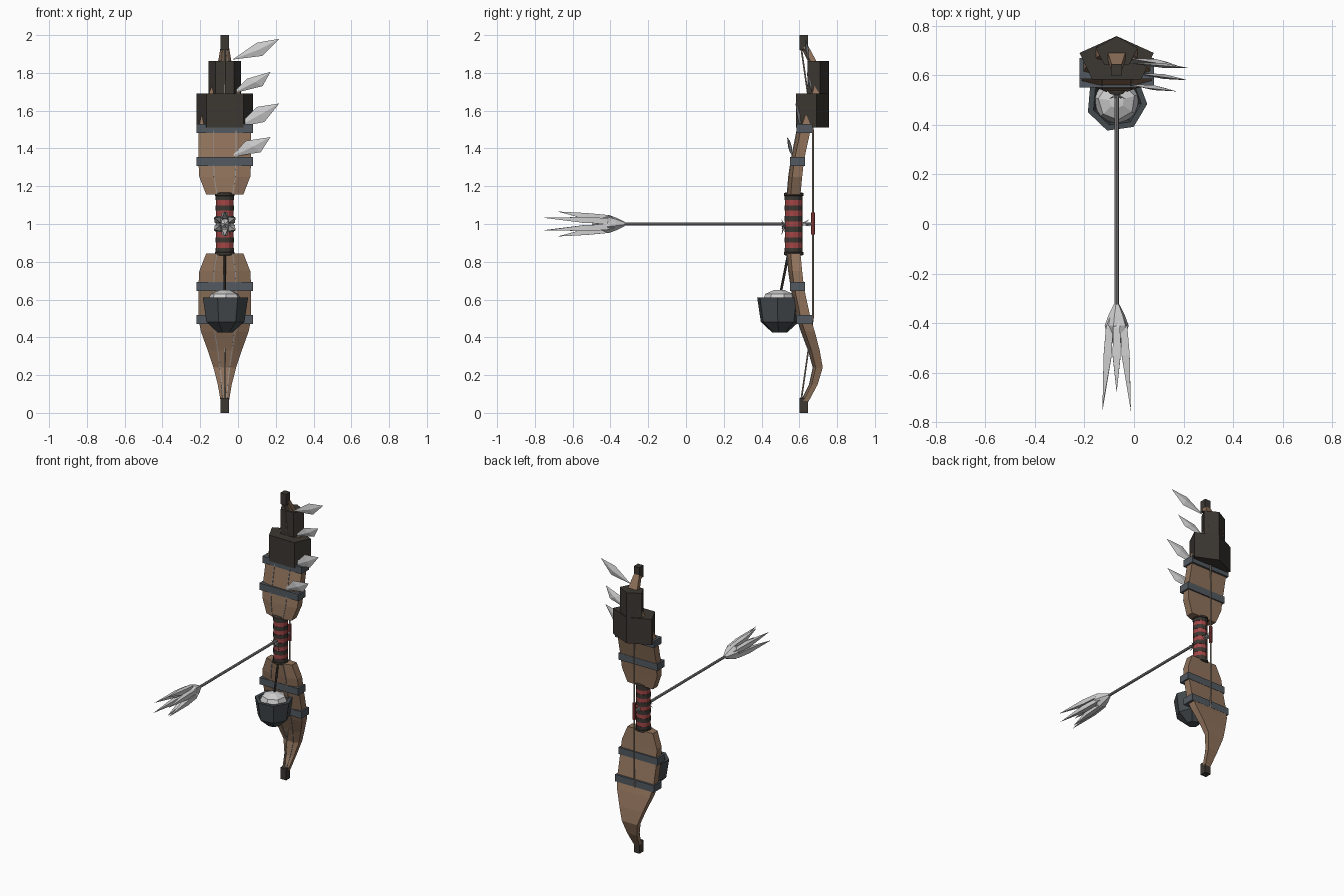
import bpy, bmesh, math, random
from mathutils import Vector

if "Cube" in bpy.data.objects:
    bpy.data.objects.remove(bpy.data.objects["Cube"])

random.seed(4)
CX = -0.07  # centre line of the bow


def material(name, rgb):
    m = bpy.data.materials.new(name)
    m.diffuse_color = (*rgb, 1)
    m.use_nodes = True
    m.node_tree.nodes["Principled BSDF"].inputs["Base Color"].default_value = m.diffuse_color
    return m


WOOD = material("brown wood", (0.28, 0.17, 0.105))
DARK = material("dark wood", (0.045, 0.038, 0.032))
METAL = material("slate metal", (0.085, 0.1, 0.115))
POT = material("dark iron", (0.06, 0.07, 0.077))
RED = material("red cloth", (0.36, 0.06, 0.06))
PALE = material("pale stone", (0.62, 0.62, 0.62))
SHAFT = material("grey shaft", (0.3, 0.29, 0.29))
STRING = material("tan string", (0.38, 0.31, 0.25))


def rings_mesh(name, rings, mat, cap=True):
    """Skin a list of equal-length point rings; single-point ends are caps."""
    bm = bmesh.new()
    vs = [[bm.verts.new(p) for p in r] for r in rings]
    for a, b in zip(vs, vs[1:]):
        n = max(len(a), len(b))
        for i in range(n):
            j = (i + 1) % n
            if len(a) == 1:
                bm.faces.new((a[0], b[i], b[j]))
            elif len(b) == 1:
                bm.faces.new((a[i], a[j], b[0]))
            else:
                bm.faces.new((a[i], a[j], b[j], b[i]))
    if cap:
        for r in (vs[0], vs[-1]):
            if len(r) > 2:
                bm.faces.new(r)
    bmesh.ops.recalc_face_normals(bm, faces=bm.faces[:])
    me = bpy.data.meshes.new(name)
    bm.to_mesh(me)
    bm.free()
    ob = bpy.data.objects.new(name, me)
    bpy.context.collection.objects.link(ob)
    me.materials.append(mat)
    return ob


def box(name, x, y, z, mat):
    return rings_mesh(name, [[(x[0], y[0], h), (x[1], y[0], h), (x[1], y[1], h), (x[0], y[1], h)] for h in z], mat)


def turned(name, prof, cx, cy, n, mat, phase=0.0):
    """Upright n-sided shape from (radius, z) pairs."""
    rings = []
    for r, z in prof:
        if r == 0:
            rings.append([(cx, cy, z)])
        else:
            rings.append([(cx + r * math.cos(phase + i * math.tau / n),
                           cy + r * math.sin(phase + i * math.tau / n), z) for i in range(n)])
    return rings_mesh(name, rings, mat)


def spike(name, stations, mat, n=4):
    """Pointed or rod shape along (point, radius) stations."""
    pts = [Vector(p) for p, r in stations]
    d = (pts[-1] - pts[0]).normalized()
    u = d.orthogonal().normalized()
    w = d.cross(u)
    rings = []
    for p, (_, r) in zip(pts, stations):
        rings.append([p] if r == 0 else
                     [p + (u * math.cos(i * math.tau / n) + w * math.sin(i * math.tau / n)) * r for i in range(n)])
    return rings_mesh(name, rings, mat)


# Limbs: z below the middle, half width, front y, back y
LIMB = [(0.845, 0.098, 0.537, 0.606), (0.75, 0.135, 0.545, 0.615), (0.66, 0.14, 0.558, 0.625),
        (0.5, 0.14, 0.59, 0.66), (0.43, 0.126, 0.612, 0.682), (0.33, 0.09, 0.65, 0.708),
        (0.24, 0.06, 0.675, 0.724), (0.15, 0.037, 0.655, 0.697), (0.05, 0.02, 0.605, 0.643)]
for side, mir in (("lower", lambda z: z), ("upper", lambda z: 2 - z)):
    rings = []
    for z, w, f, b in LIMB:
        c = f + 0.25 * (b - f)
        rings.append([(CX + x, y, mir(z)) for x, y in
                      ((-w, c), (-w * 0.5, f), (w * 0.5, f), (w, c), (w, b), (-w, b))])
    rings_mesh(side + "_limb", rings, WOOD)
    # tip cap
    box(side + "_tip", (CX - 0.022, CX + 0.022), (0.6, 0.645), sorted((mir(0), mir(0.08))), DARK)
    # metal bands
    for zc, y in ((0.67, (0.55, 0.63)), (0.495, (0.585, 0.67))):
        box(side + "_band", (CX - 0.15, CX + 0.15), y, [mir(zc - 0.024), mir(zc + 0.024)], METAL)
    # thin wires running along the front of the limb
    for s in (-1, 1):
        path = [(CX + s * w * 0.42, f - 0.002, mir(z)) for z, w, f, b in LIMB]
        for p, q in zip(path, path[1:]):
            spike(side + "_wire", [(p, 0.003), (q, 0.003)], SHAFT, 4)
    # string from tip to the straight middle part
    spike(side + "_string", [((CX, 0.61, mir(0.07)), 0.0045), ((CX, 0.672, mir(0.5)), 0.0045)], STRING, 6)
    # ring at the end of the grip
    turned(side + "_grip_ring", [(0.04, mir(0.832)), (0.052, mir(0.837)), (0.052, mir(0.85)), (0.04, mir(0.855))],
           CX, 0.57, 12, DARK)

spike("middle_string", [((CX, 0.672, 0.5), 0.0045), ((CX, 0.672, 1.5), 0.0045)], STRING, 6)
turned("string_wrap", [(0.011, 0.945), (0.011, 1.06)], CX, 0.672, 8, RED)

# Grip wrapped in alternating cloth bands
N = 11
for i in range(N):
    z0 = 0.845 + 0.31 * i / N
    r = 0.046 if i % 2 else 0.048
    turned("grip_wrap", [(r, z0), (r, z0 + 0.31 / N)], CX, 0.57, 12, RED if i % 2 else DARK)

# Five-sided wooden blocks around the upper limb
for name, hw, fw, f, m, b, z in (("large_block", 0.15, 0.098, 0.582, 0.69, 0.758, (1.51, 1.69)),
                                 ("small_block", 0.085, 0.05, 0.643, 0.71, 0.757, (1.6, 1.862))):
    rings_mesh(name, [[(CX - fw, f, h), (CX + fw, f, h), (CX + hw, m, h), (CX, b, h), (CX - hw, m, h)] for h in z], DARK)

# Leaf blades on the right edge: base, upper corner, tip, lower corner in x, z
BLADES = [((-0.03, 1.87), (0.10, 1.96), (0.218, 1.98), (0.13, 1.89), 0.65, 0.63),
          ((-0.03, 1.69), (0.05, 1.77), (0.172, 1.805), (0.13, 1.73), 0.67, 0.64),
          ((-0.01, 1.51), (0.10, 1.62), (0.218, 1.638), (0.14, 1.54), 0.61, 0.58),
          ((-0.035, 1.355), (0.04, 1.44), (0.172, 1.46), (0.12, 1.38), 0.565, 0.535)]
for a, u, t, l, y0, y1 in BLADES:
    ym = (y0 + y1) / 2
    mx, mz = (u[0] + l[0]) / 2, (u[1] + l[1]) / 2
    edge = [(a[0], y0, a[1]), (u[0], ym, u[1]), (t[0], y1, t[1]), (l[0], ym, l[1])]
    rings_mesh("edge_blade", [[(mx, ym - 0.01, mz)], edge, [(mx, ym + 0.01, mz)]], PALE)

# Hanging pot with pale filling and its cord
PY = 0.495
turned("pot", [(0.04, 0.425), (0.104, 0.482), (0.124, 0.61), (0.1, 0.61), (0.09, 0.585)],
       CX, PY, 7, POT, math.radians(-5))
turned("pot_filling", [(0.095, 0.586), (0.075, 0.63), (0.03, 0.65), (0, 0.652)], CX, PY, 7, PALE, 0.3)
spike("pot_cord", [((CX, 0.5, 0.63), 0.007), ((CX, 0.545, 0.86), 0.007)], DARK, 6)

# Arrow shaft
spike("arrow_shaft", [((CX, 0.68, 1), 0.009), ((CX, -0.4, 1), 0.009)], SHAFT, 8)
# Arrow head: faceted knot and a crown of long shards
spike("arrow_knot", [((CX, -0.325, 1), 0.012), ((CX, -0.37, 1), 0.035), ((CX, -0.41, 1), 0.05),
                     ((CX, -0.46, 1), 0.035), ((CX, -0.5, 1), 0)], PALE, 6)
for i in range(6):
    a = math.radians(30 + 60 * i)
    dx, dz = math.cos(a), math.sin(a)
    tip = (-0.755, -0.68, -0.74)[i % 3]

    def at(r, y):
        return (CX + dx * r, y, 1 + dz * r)
    spike("arrow_shard", [(at(0.012, -0.335), 0), (at(0.034, -0.42), 0.02), (at(0.042, -0.53), 0.023),
                          (at(0.066, tip), 0)], PALE, 4)
# Small shards where the arrow crosses the grip, and small vanes near the string
for i in range(7):
    a = math.tau * i / 7
    r = random.uniform(0.03, 0.06)
    spike("grip_shard", [((CX, 0.52, 0.99), 0.008), ((CX + r * math.cos(a), 0.505, 0.985 + r * math.sin(a)), 0)], SHAFT, 4)
for i in range(3):
    a = math.pi / 2 + math.tau * i / 3
    spike("arrow_vane", [((CX, 0.615, 1), 0.008),
                         ((CX + 0.025 * math.cos(a), 0.655, 1 + 0.025 * math.sin(a)), 0)], PALE, 4)
